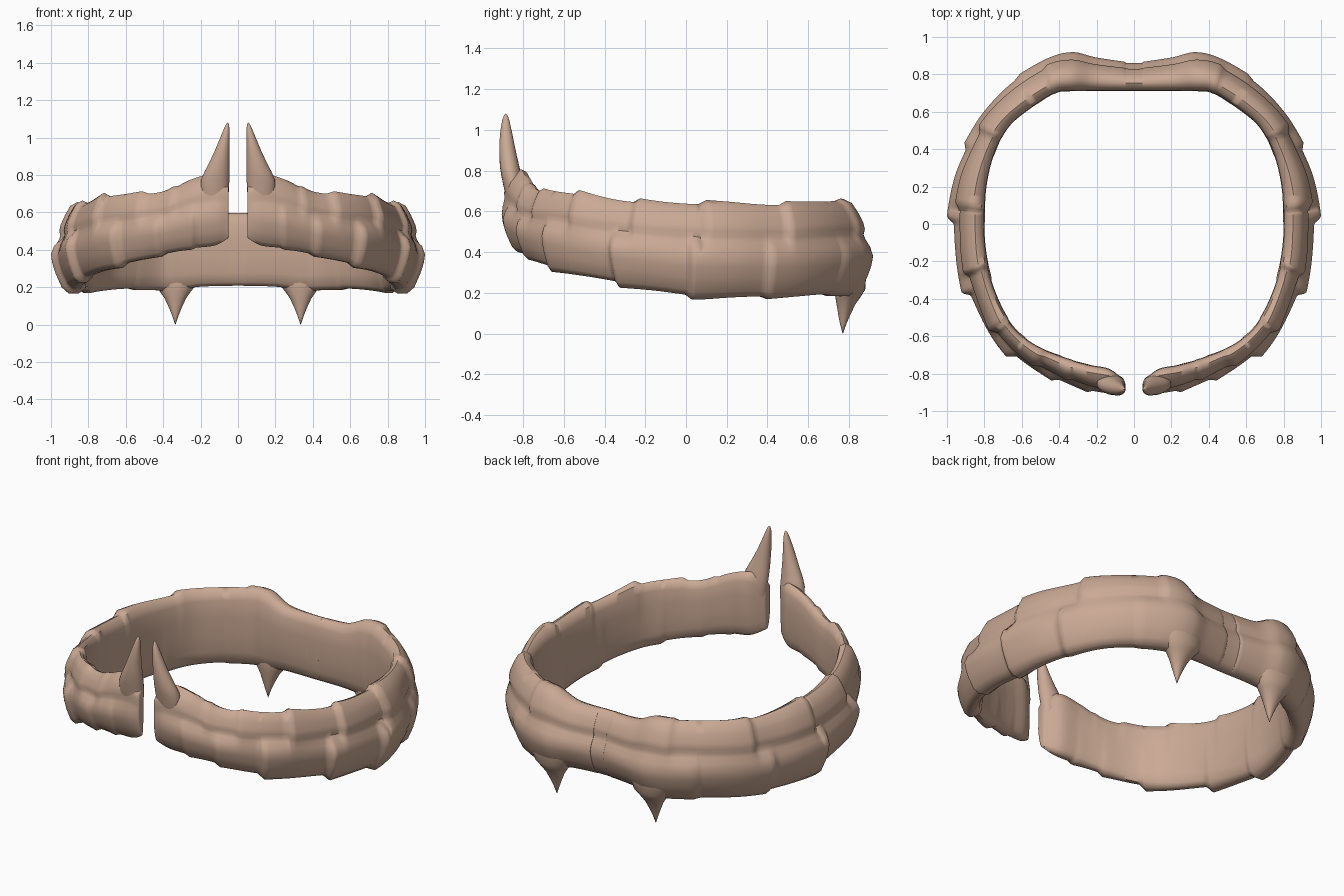
import bpy, math
from mathutils import Vector

if "Cube" in bpy.data.objects:
    bpy.data.objects.remove(bpy.data.objects["Cube"])

mat = bpy.data.materials.new("tan bone")
mat.diffuse_color = (0.59, 0.395, 0.295, 1)
mat.use_nodes = True
mat.node_tree.nodes["Principled BSDF"].inputs["Base Color"].default_value = mat.diffuse_color

# Stations of the right half, front gap to back centre:
# outer x, outer y, inner x, inner y, bottom z, top z
ST = [(.05, -.895, .05, -.84, .46, .76), (.12, -.91, .13, -.775, .42, .81),
      (.25, -.89, .25, -.75, .405, .78), (.42, -.83, .38, -.71, .375, .715),
      (.60, -.735, .54, -.64, .335, .70), (.75, -.60, .66, -.53, .30, .69),
      (.86, -.42, .75, -.34, .26, .66), (.94, -.2, .79, -.16, .22, .645),
      (.97, .03, .80, .02, .185, .64), (.955, .25, .79, .2, .18, .64),
      (.89, .43, .745, .38, .18, .635), (.80, .60, .67, .52, .185, .64),
      (.66, .755, .55, .62, .19, .65), (.47, .88, .42, .70, .185, .655),
      (.33, .922, .33, .71, .18, .655), (.2, .895, .2, .71, .2, .605),
      (0, .865, 0, .71, .205, .60)]
# Cross-section: depth (0 inner, 1 outer), height (0 bottom, 1 top)
PROF = [(.25, 0), (.5, 0), (.68, .06), (.86, .2), (.96, .32), (1, .42), (.93, .52),
        (.82, .59), (.77, .64), (.80, .70), (.76, .77), (.64, .87), (.5, .96), (.3, 1),
        (.12, .97), (.02, .87), (0, .65), (0, .4), (.05, .18), (.12, .05)]
# Front edge of each plate and its swell
LOWER = [(2, .014), (3.1, .02), (4.4, .035), (6.35, .04), (8.05, .035), (10, .022), (12.3, .012)]
UPPER = [(2.7, .012), (3.7, .018), (5.2, .03), (6.75, .025), (8.4, .025), (10.6, .022), (13, .015)]
STEP = 0.2


def spline(t):
    i = min(int(t), len(ST) - 2)
    f = t - i
    p = [Vector(ST[max(0, min(len(ST) - 1, i + k))]) for k in (-1, 0, 1, 2)]
    return 0.5 * (2 * p[1] + (p[2] - p[0]) * f + (2 * p[0] - 5 * p[1] + 4 * p[2] - p[3]) * f * f
                  + (3 * p[1] - p[0] - 3 * p[2] + p[3]) * f ** 3)


def plate(t, plates):
    """Each plate swells toward its front edge, then steps in softly."""
    s = 0
    for k, (a, h) in enumerate(plates):
        b = plates[k + 1][0] - STEP if k + 1 < len(plates) else 14.8
        if a - STEP < t < a:
            f = (t - a + STEP) / STEP
            s = h * f * f * (3 - 2 * f)
        elif a <= t < b:
            s = h * ((b - t) / (b - a)) ** 1.7
    return s - .005


def loft(name, rings, cap_end=True, angle=42):
    """Skin a stack of rings, shade it and mirror it to the left half."""
    n = len(rings[0])
    verts = [v for r in rings for v in r]
    faces = [(i * n + j, i * n + (j + 1) % n, (i + 1) * n + (j + 1) % n, (i + 1) * n + j)
             for i in range(len(rings) - 1) for j in range(n)]
    faces.append(tuple(range(n)))
    if cap_end:
        faces.append(tuple(range((len(rings) - 1) * n, len(rings) * n)))
    me = bpy.data.meshes.new(name)
    me.from_pydata(verts, [], faces)
    me.materials.append(mat)
    ob = bpy.data.objects.new(name, me)
    bpy.context.collection.objects.link(ob)
    bpy.ops.object.select_all(action='DESELECT')
    bpy.context.view_layer.objects.active = ob
    ob.select_set(True)
    bpy.ops.object.mode_set(mode='EDIT')
    bpy.ops.mesh.select_all(action='SELECT')
    bpy.ops.mesh.normals_make_consistent(inside=False)
    bpy.ops.object.mode_set(mode='OBJECT')
    bpy.ops.object.shade_smooth_by_angle(angle=math.radians(angle))
    m = ob.modifiers.new("mirror", 'MIRROR')
    m.merge_threshold = 0.0005


def spike(name, secs, n=24):
    """Tapered spike from sections: centre x, y, z, radius x, radius y."""
    rings = [[(x + rx * math.cos(2 * math.pi * j / n), y + ry * math.sin(2 * math.pi * j / n), z)
              for j in range(n)] for x, y, z, rx, ry in secs]
    loft(name, rings, angle=75)


# Armoured band: overlapping upper and lower plates, open at the front
end = len(ST) - 1
ts = {round(end * i / 160, 4) for i in range(161)}
for b, h in LOWER + UPPER:
    ts |= {b - STEP, b - STEP / 2, b}
ts |= {.03, .07}
rings = []
for t in sorted(ts):
    ox, oy, ix, iy, zb, zt = spline(t)
    lo, up = plate(t, LOWER), plate(t, UPPER)
    o, i = Vector((ox, oy)), Vector((ix, iy))
    out = (o - i).normalized()
    full = max(0, 1 - t / 2.5)               # upper tier fills out toward the horns
    round_end = .8 + .2 * min(1, t / .1) ** .5   # soften the front end
    ring = []
    for d, v in PROF:
        if .5 < v < .9 and d > .5:
            d += (1 - d) * full * .8
        mix = min(1, max(0, (v - .5) / .14))
        s = lo + (up - lo) * mix
        push = s * min(1, d * 1.3) if d > .2 else -.15 * s
        p = i.lerp(o, .5 + (d - .5) * round_end) + out * push
        v = .5 + (v - .5) * (.94 + .06 * (round_end - .8) / .2)
        z = zb + (zt - zb) * v
        z += .8 * up * max(0, v - .8) / .2 - .6 * lo * max(0, .2 - v) / .2
        ring.append((0 if t == end else max(p.x, .045), p.y, z))
    rings.append(ring)
loft("armoured_band", rings, cap_end=False, angle=50)

# Pair of tall horns rising beside the front gap
spike("front_horn", [(.115, -.845, .58, .05, .02), (.125, -.846, .70, .075, .045),
                     (.122, -.857, .775, .076, .050), (.112, -.866, .82, .066, .048),
                     (.099, -.873, .87, .053, .043),
                     (.085, -.88, .93, .039, .037), (.07, -.884, 1.0, .025, .027),
                     (.06, -.885, 1.05, .014, .017), (.056, -.885, 1.073, .007, .008),
                     (.055, -.885, 1.08, .001, .001)])

# Pair of short fangs hanging below the back
spike("back_fang", [(.335, .81, .29, .15, .075), (.335, .805, .215, .115, .075),
                    (.335, .795, .18, .085, .062), (.335, .785, .14, .057, .045),
                    (.335, .777, .09, .034, .029), (.335, .772, .045, .016, .015),
                    (.335, .77, 0, .001, .001)])
